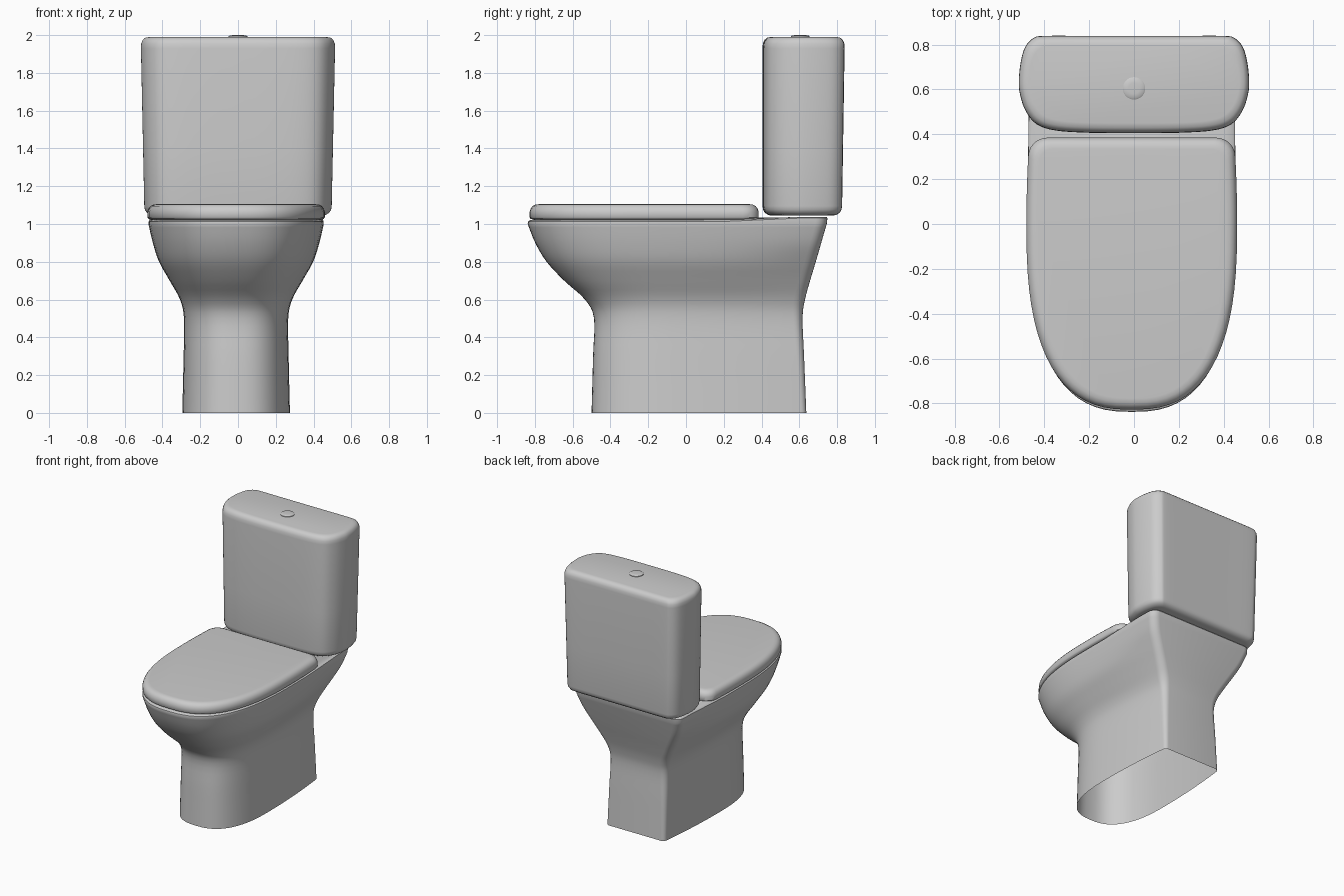
import bpy, math
from math import sin, cos, pi

if "Cube" in bpy.data.objects:
    bpy.data.objects.remove(bpy.data.objects["Cube"])


def finish(ob, angle=40):
    bpy.ops.object.select_all(action='DESELECT')
    ob.select_set(True)
    bpy.context.view_layer.objects.active = ob
    bpy.ops.object.shade_smooth_by_angle(angle=math.radians(angle))


def loft(name, rings, cap_bottom=True, cap_top=True, x=0.0):
    n = len(rings[0])
    faces = [(k * n + i, k * n + (i + 1) % n, (k + 1) * n + (i + 1) % n, (k + 1) * n + i)
             for k in range(len(rings) - 1) for i in range(n)]
    if cap_bottom:
        faces.append(tuple(reversed(range(n))))
    if cap_top:
        faces.append(tuple(range((len(rings) - 1) * n, len(rings) * n)))
    me = bpy.data.meshes.new(name)
    me.from_pydata([p for r in rings for p in r], [], faces)
    ob = bpy.data.objects.new(name, me)
    bpy.context.collection.objects.link(ob)
    ob.location.x = x
    finish(ob)
    return ob


def mirrored(half):
    # half runs from the front centre along +x to the back
    return half + [(-x, y) for x, y in reversed(half) if x > 1e-5]


def spline(a, b, c, d, t):
    return [0.5 * (2 * q + (r - p) * t + (2 * p - 5 * q + 4 * r - s) * t * t
                   + (3 * q - p - 3 * r + s) * t ** 3) for p, q, r, s in zip(a, b, c, d)]


def smooth(keys, steps):
    out = []
    for i in range(len(keys) - 1):
        a, d = keys[max(i - 1, 0)], keys[min(i + 2, len(keys) - 1)]
        out += [spline(a, keys[i], keys[i + 1], d, k / steps) for k in range(steps)]
    return out + [list(keys[-1])]


def d_shape(hw, hb, front, back, r, yc=0.0, n=2.6):
    # rounded front, slightly tapering sides, flat back with corner radius r
    pts = []
    for i in range(19):
        t = pi / 2 * i / 18
        pts.append((hw * sin(t) ** (2 / n), yc - (yc - front) * max(cos(t), 0) ** (2 / n)))
    for i in range(1, 7):
        u = i / 7
        pts.append((hw - (hw - hb) * u * u, yc + (back - r - yc) * u))
    for i in range(7):
        t = pi / 2 * i / 6
        pts.append((hb - r + r * cos(t), back - r + r * sin(t)))
    return mirrored(pts)


# pedestal and bowl: z, half width, back half width, front, back, corner radius
levels = [
    (0.00, .285, .250, -.500, .637, .03),
    (0.30, .278, .247, -.492, .625, .04),
    (0.50, .276, .246, -.487, .617, .05),
    (0.60, .297, .268, -.535, .630, .06),
    (0.70, .352, .315, -.645, .657, .06),
    (0.80, .408, .370, -.738, .687, .06),
    (0.90, .441, .422, -.798, .716, .06),
    (1.00, .464, .455, -.838, .745, .06),
]
rings = [[(x, y, l[0]) for x, y in d_shape(*l[1:])] for l in smooth(levels, 4)]
for z, d in ((1.013, .002), (1.02, .012)):
    ring = []
    for x, y in d_shape(.465 - d, .457 - d, -.838 + d, .75 - d / 2, .06):
        # the rim rises a little towards the cistern shelf
        ring.append((x, y, z + .018 * min(max((y - .2) / .4, 0), 1)))
    rings.append(ring)
loft("bowl_pedestal", rings, cap_bottom=False, x=-.01)

# lid
lid = [(.022, 1.022), (.006, 1.027), (0, 1.035), (0, 1.065), (.006, 1.082),
       (.016, 1.095), (.032, 1.103), (.05, 1.105)]
loft("lid", [[(x, y, z) for x, y in d_shape(.47 - d, .462 - d, -.828 + d, .385 - d, .085 - d / 2)]
             for d, z in lid], x=-.01)

# cistern: bowed outline, lofted with rounded top and bottom edges
outline = [(0, .405), (.20, .407), (.35, .417), (.435, .445), (.485, .505), (.510, .58),
           (.515, .64), (.507, .72), (.487, .79), (.45, .83), (.40, .84), (.20, .84), (0, .84)]
tank_half = [(max(p[0], 0), p[1]) for p in smooth(outline, 4)]
tank_half[0], tank_half[-1] = (0, .405), (0, .84)
tank = [(.045, 1.045), (.03, 1.048), (.012, 1.06), (.003, 1.075), (0, 1.095), (0, 1.4),
        (0, 1.93), (.002, 1.955), (.01, 1.974), (.024, 1.986), (.045, 1.99)]
tank_rings = []
for d, z in tank:
    taper = .02 * (1.99 - z) / .945
    sx = (.515 - taper - d) / .515
    y0, y1 = .405 + d, .84 - taper * .75 - d
    tank_rings.append([(x * sx, y0 + (y - .405) / .435 * (y1 - y0), z)
                       for x, y in mirrored(tank_half)])
loft("cistern", tank_rings)

# flush button
button = [(.05, 1.98), (.05, 1.994), (.044, 1.998), (.025, 2.0)]
loft("flush_button", [[(r * cos(2 * pi * i / 32), .605 + r * sin(2 * pi * i / 32), z)
                       for i in range(32)] for r, z in button])
